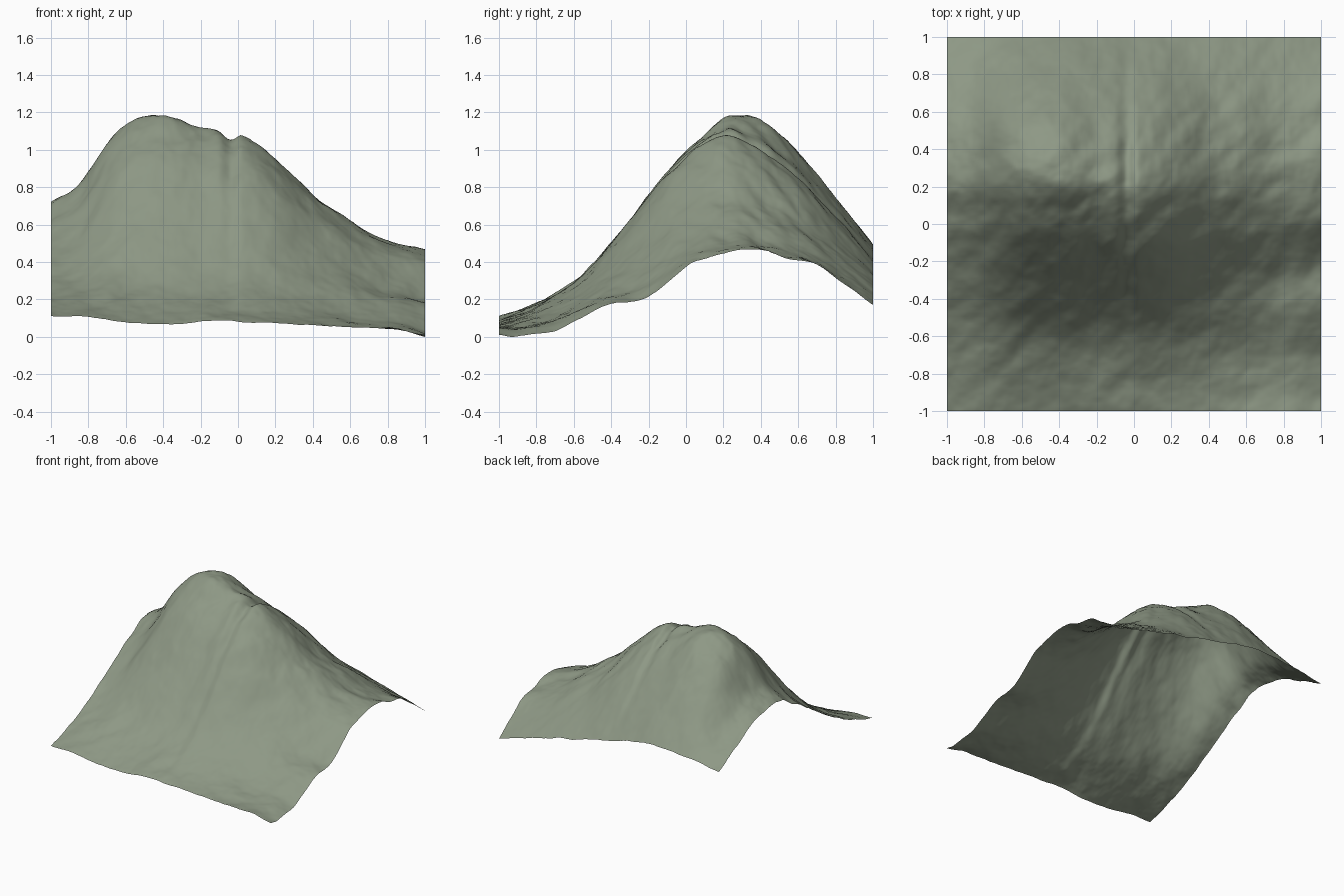
import bpy
import bmesh
from mathutils import Vector, noise

default_cube = bpy.data.objects.get("Cube")
if default_cube:
    bpy.data.objects.remove(default_cube, do_unlink=True)


def smooth_curve(points, value):
    """Cubic interpolation through a few (position, height) points."""
    value = max(points[0][0], min(points[-1][0], value))
    last = len(points) - 1
    index = 0
    while index < last - 1 and value > points[index + 1][0]:
        index += 1

    def slope(i):
        before, after = points[max(i - 1, 0)], points[min(i + 1, last)]
        return (after[1] - before[1]) / (after[0] - before[0])

    (start, low), (end, high) = points[index], points[index + 1]
    span = end - start
    t = (value - start) / span
    blend = t * t * (3 - 2 * t)
    ease_out = t * (1 - t) ** 2 * slope(index)
    ease_in = t * t * (t - 1) * slope(index + 1)
    return low + (high - low) * blend + span * (ease_out + ease_in)


# Heights along the front edge, the ridge and the back edge, from -x to +x
front_edge = [(-1, .12), (-.85, .12), (-.5, .08), (0, .09), (.6, .06), (.85, .05), (1, .02)]
ridge_line = [(-1, .73), (-.85, .83), (-.65, 1.1), (-.42, 1.2), (-.2, 1.12), (-.1, 1.1),
              (-.04, 1.06), (.02, 1.08), (.2, .96), (.4, .77), (.6, .63), (.75, .54), (1, .475)]
back_edge = [(-1, .44), (-.65, .49), (-.28, .49), (.08, .41), (.45, .33), (1, .18)]

# Where the ridge runs in y, and the slopes from front (-1) over ridge (0) to back (1)
ridge_path = [(-1, .27), (-.4, .26), (.05, .18), (.5, .22), (1, .35)]
middle_slope = [(-1, 0), (-.84, .08), (-.68, .19), (-.52, .38), (-.36, .62), (-.2, .84),
                (0, 1), (.2, .93), (.48, .69), (.74, .36), (1, 0)]
left_edge_slope = [(-1, 0), (-.84, .11), (-.68, .24), (-.5, .45), (-.36, .63), (-.2, .83),
                   (0, 1), (.36, .84), (.71, .38), (1, 0)]
right_edge_slope = [(-1, 0), (-.93, -.03), (-.78, .05), (-.69, .18), (-.56, .36), (-.44, .41),
                    (-.33, .62), (-.22, .87), (0, 1), (.23, .89), (.54, .72), (.77, .38), (1, 0)]


def roughness(x, y, height):
    """Weathered rock: lumps, fine grain and diagonal gullies."""
    lumps = noise.fractal(Vector((x * 4, y * 4, 5)), .8, 2, 5)
    gullies = noise.noise(Vector(((x - y) * 8, (x + y) * 4, 9)))
    return (lumps * .013 + gullies * .011) * (.55 + .6 * height)


def terrain_height(x, y):
    crest = smooth_curve(ridge_path, x)
    if y < crest:
        across = (y - crest) / (crest + 1)
        base = smooth_curve(front_edge, x)
    else:
        across = (y - crest) / (1 - crest)
        base = smooth_curve(back_edge, x)
    edge_slope = left_edge_slope if x < 0 else right_edge_slope
    middle = smooth_curve(middle_slope, across)
    rise = middle + (smooth_curve(edge_slope, across) - middle) * x * x
    height = base + (smooth_curve(ridge_line, x) - base) * rise
    return height + roughness(x, y, height)


# Mountain sheet, open underneath
mesh = bpy.data.meshes.new("mountain_terrain")
bm = bmesh.new()
bmesh.ops.create_grid(bm, x_segments=150, y_segments=150, size=1)
for vert in bm.verts:
    vert.co.z = terrain_height(vert.co.x, vert.co.y)
lowest = min(vert.co.z for vert in bm.verts)
for vert in bm.verts:
    vert.co.z -= lowest
for face in bm.faces:
    face.smooth = True
bm.to_mesh(mesh)
bm.free()
mountain = bpy.data.objects.new("mountain_terrain", mesh)
bpy.context.collection.objects.link(mountain)

# Grey-green rock
rock = bpy.data.materials.new("grey_green_rock")
rock.use_nodes = True
colour = (.27, .315, .235, 1)
rock.diffuse_color = colour
shader = rock.node_tree.nodes["Principled BSDF"]
shader.inputs["Base Color"].default_value = colour
shader.inputs["Roughness"].default_value = .9
mesh.materials.append(rock)
